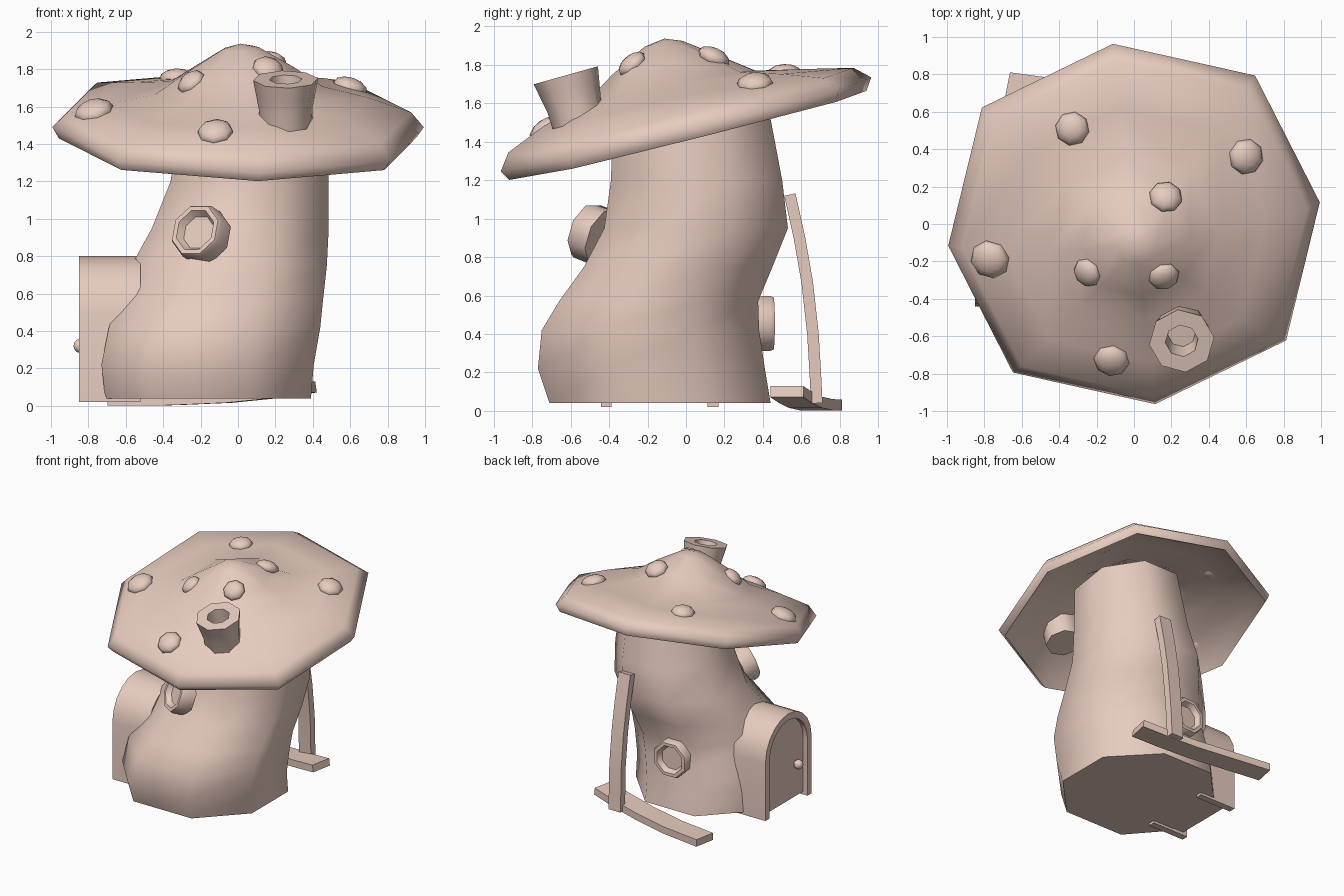
import bpy, bmesh, math
from mathutils import Vector, Matrix
from mathutils.bvhtree import BVHTree

if "Cube" in bpy.data.objects:
    bpy.data.objects.remove(bpy.data.objects["Cube"])

clay = bpy.data.materials.new("clay")
clay.diffuse_color = (.80, .60, .52, 1)
clay.use_nodes = True
clay.node_tree.nodes["Principled BSDF"].inputs["Base Color"].default_value = clay.diffuse_color

def finish(name, bm, angle=60):
    bmesh.ops.recalc_face_normals(bm, faces=bm.faces)
    me = bpy.data.meshes.new(name)
    bm.to_mesh(me)
    bm.free()
    me.materials.append(clay)
    ob = bpy.data.objects.new(name, me)
    bpy.context.collection.objects.link(ob)
    bpy.ops.object.select_all(action='DESELECT')
    ob.select_set(True)
    bpy.context.view_layer.objects.active = ob
    bpy.ops.object.shade_smooth_by_angle(angle=math.radians(angle))
    return ob

def loft(rings, caps=True):
    """Skin a list of equal-length point rings."""
    bm = bmesh.new()
    vs = [[bm.verts.new(p) for p in r] for r in rings]
    n = len(vs[0])
    for a, b in zip(vs, vs[1:]):
        for i in range(n):
            bm.faces.new((a[i], a[(i + 1) % n], b[(i + 1) % n], b[i]))
    if caps:
        bm.faces.new(vs[0])
        bm.faces.new(vs[-1])
    return bm

def octagon(rx, ry, z, phase, cx=0, cy=0, odd=1.0):
    """Eight points; every second one can be pushed out by the factor odd."""
    return [Vector((cx + rx * (odd if i % 2 else 1) * math.cos(phase + i * math.pi / 4),
                    cy + ry * (odd if i % 2 else 1) * math.sin(phase + i * math.pi / 4), z))
            for i in range(8)]

def turned(profile, phase, matrix, odd=1.0):
    """Eight-sided lathe of (radius, height) points."""
    bm = loft([octagon(max(r, 0.001), max(r, 0.001), h, phase, odd=odd) for r, h in profile])
    bmesh.ops.remove_doubles(bm, verts=bm.verts, dist=0.003)
    bm.transform(matrix)
    return bm

def aim(loc, normal):
    return Matrix.Translation(loc) @ Vector(normal).to_track_quat('Z', 'Y').to_matrix().to_4x4()

# leaning stem: z, x min, x max, y min, y max
sections = [(.04, -.71, .39, -.71, .44), (.22, -.73, .405, -.77, .41),
            (.42, -.69, .44, -.75, .38), (.57, -.64, .455, -.66, .375),
            (.75, -.57, .475, -.53, .45), (.95, -.46, .485, -.425, .53),
            (1.2, -.36, .485, -.39, .50), (1.61, -.30, .46, -.38, .41)]
k = math.cos(math.pi / 8) * 2
rings = [octagon((b - a) / k, (d - c) / k, z, math.pi / 8, (a + b) / 2, (c + d) / 2)
         for z, a, b, c, d in sections]
for r, f in zip(rings, (1, 1, .6)):
    r[4].y -= .06 * f         # fuller corner at the foot
    r[5].x -= .08 * f
for p in rings[-1]:
    p.z += .16 * p.y          # top follows the cap's tilt
finish("stem", loft(rings))

# tilted cap, a thin shell whose crown leans slightly
cap_profile = [(0, .46), (.1, .435), (.29, .32), (.45, .21), (.70, .15), (.93, .078),
               (1.0, 0), (.963, -.058), (.90, .0), (.70, .11), (.45, .165), (.29, .275),
               (.1, .39), (0, .415)]
cap_bm = turned(cap_profile, math.radians(6.9), Matrix.Identity(4), odd=1.04)
for v in cap_bm.verts:
    r = min(v.co.xy.length, 1)
    v.co.z += (.1 * v.co.x - .1 * v.co.y) * (1 - r)
    v.co.y -= .12 * r * (1 - r)
cap_bm.transform(Matrix.Translation((0, 0, 1.49)) @ Matrix.Rotation(.03, 4, 'Y')
                 @ Matrix.Rotation(.245, 4, 'X'))
bmesh.ops.recalc_face_normals(cap_bm, faces=cap_bm.faces)
tree = BVHTree.FromBMesh(cap_bm)
finish("cap", cap_bm, 89)

# flattened spots lying on the cap
spots = [(-.33, .51, .092), (.60, .36, .097), (.17, .145, .09), (-.77, -.19, .108),
         (-.25, -.26, .082), (.16, -.28, .085), (-.12, -.73, .097)]
for i, (x, y, r) in enumerate(spots):
    hit, nrm, _, _ = tree.ray_cast(Vector((x, y, 3)), Vector((0, 0, -1)))
    if nrm.z < 0:
        nrm = -nrm
    bm = bmesh.new()
    bmesh.ops.create_uvsphere(bm, u_segments=8, v_segments=6, radius=r)
    bm.transform(aim(hit, nrm) @ Matrix.Diagonal((1, 1, .55, 1)))
    finish(f"cap_spot_{i + 1}", bm)

# flared chimney pushed through the cap
finish("chimney", turned([(0, -.40), (.14, -.40), (.145, -.16), (.16, -.08), (.175, 0),
                          (.088, 0), (.075, -.15), (0, -.15)], math.radians(6.9),
                         aim((.255, -.625, 1.745), (0, -.27, .96))))

# round windows: ring with recessed pane
def window(name, loc, normal, depth):
    finish(name, turned([(0, -depth), (.155, -depth), (.155, -.02), (.145, 0), (.118, 0),
                         (.095, -.04), (0, -.04)], math.pi / 8, aim(loc, normal)))
window("front_window", (-.23, -.53, .94), (-.5, -.8, .32), .12)
window("back_window", (-.165, .455, .455), (-.05, 1, 0), .11)

# arched door frame and panel on the left side
def arch(x, r, bottom, cy=-.137, spring=.495, n=10):
    pts = [Vector((x, cy - r, bottom))]
    pts += [Vector((x, cy - r * math.cos(math.pi * i / n), spring + r * math.sin(math.pi * i / n)))
            for i in range(n + 1)]
    return pts + [Vector((x, cy + r, bottom))]

outer, inner, shift = arch(-.85, .305, .02), arch(-.85, .25, .02), Vector((.33, 0, 0))
sweep = [[o, p, p + shift, o + shift] for o, p in zip(outer, inner)]
finish("door_frame", loft(sweep), 35)
finish("door_panel", loft([arch(-.81, .255, .045), arch(-.62, .255, .045)]), 35)
bm = bmesh.new()
bmesh.ops.create_uvsphere(bm, u_segments=10, v_segments=8, radius=.038,
                          matrix=Matrix.Translation((-.843, -.28, .32)))
finish("door_knob", bm)

# bent planks behind the stem
def plank(name, path, width_dir, width, thick):
    pts = [Vector(p) for p in path]
    w = Vector(width_dir).normalized() * width / 2
    rings = []
    for i, p in enumerate(pts):
        t = pts[min(i + 1, len(pts) - 1)] - pts[max(i - 1, 0)]
        n = t.cross(w).normalized() * thick / 2
        rings.append([p + w + n, p - w + n, p - w - n, p + w - n])
    finish(name, loft(rings), 35)

plank("ground_plank", [(.40, .525, .10), (.2, .57, .07), (-.05, .62, .045), (-.35, .68, .032),
                       (-.68, .725, .031)], (.2, 1, 0), .175, .058)
plank("leaning_plank", [(.17, .54, 1.125), (.17, .59, .90), (.17, .63, .67), (.17, .66, .40),
                        (.165, .672, .2), (.165, .68, .04)], (1, 0, 0), .11, .06)
